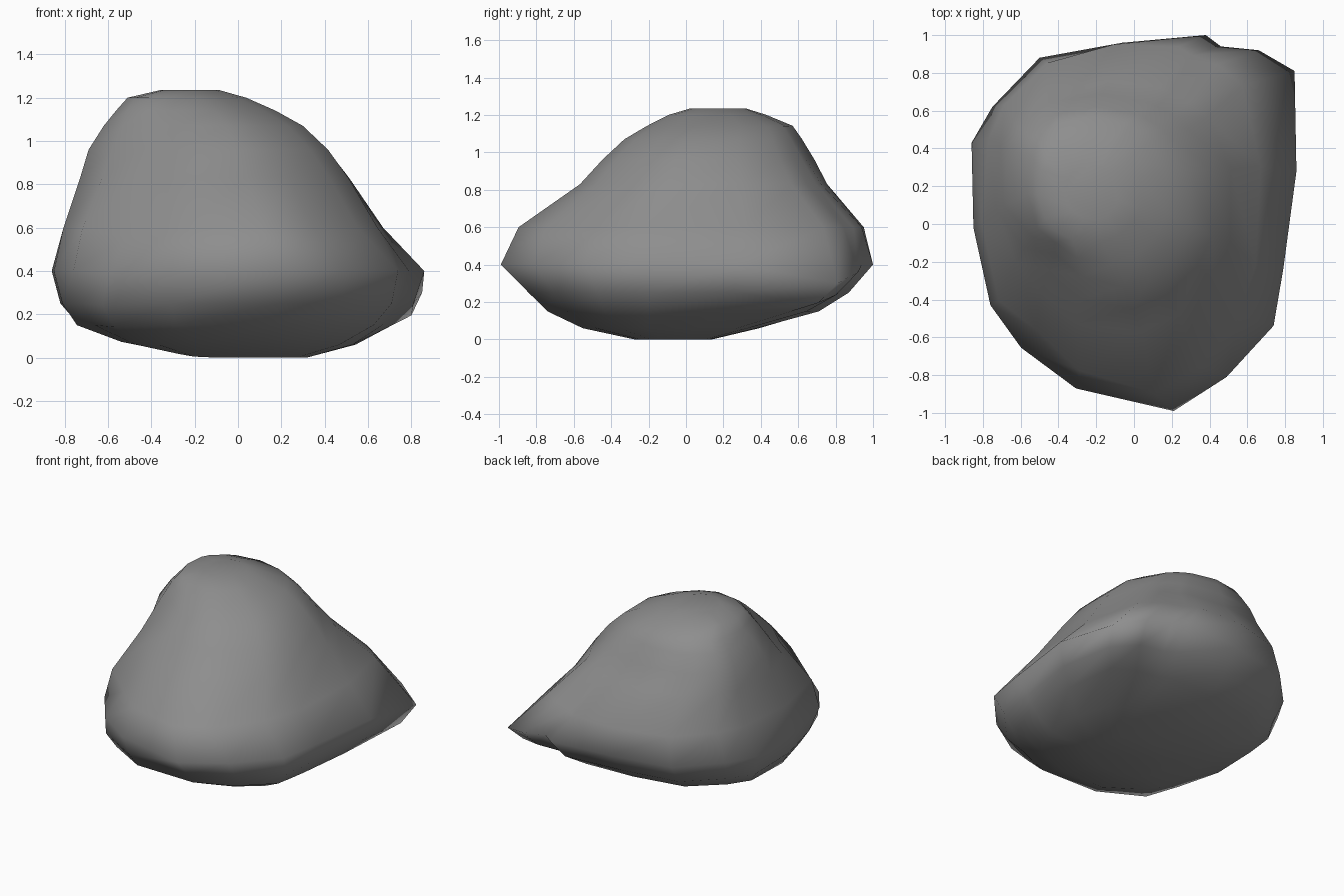
import bpy
import bmesh
import math
from mathutils import Vector

default_cube = bpy.data.objects.get("Cube")
if default_cube:
    bpy.data.objects.remove(default_cube, do_unlink=True)


def make_material(name, shade):
    material = bpy.data.materials.new(name)
    material.use_nodes = True
    colour = (shade, shade, shade, 1)
    material.diffuse_color = colour
    material.node_tree.nodes["Principled BSDF"].inputs["Base Color"].default_value = colour
    return material


# Widest outline of the boulder, going round from its left side
outline = [Vector(point) for point in (
    (.86, .28), (.85, .81), (.66, .92), (.46, .94), (.38, 1), (-.06, .96),
    (-.5, .88), (-.75, .62), (-.86, .43), (-.85, -.02), (-.76, -.43),
    (-.61, -.67), (-.3, -.84), (.21, -.99), (.49, -.81), (.71, -.51), (.79, -.24))]

# Each layer: height, right and left limits, front and back limits, roundness
layers = (
    (0, -.31, .33, -.28, .14, 1),
    (.06, -.54, .56, -.56, .4, .6),
    (.15, -.75, .72, -.75, .72, .2),
    (.25, -.82, .81, -.85, .87, 0),
    (.4, -.86, .86, -1, 1, 0),
    (.6, -.81, .69, -.91, .97, .5),
    (.83, -.73, .54, -.58, .76, .85),
    (.96, -.69, .44, -.46, .68, 1),
    (1.07, -.62, .32, -.34, .61, 1),
    (1.14, -.56, .19, -.22, .56, 1),
    (1.2, -.51, .05, -.1, .42, 1),
    (1.235, -.36, -.08, .02, .32, 1))

# Local hollows and swellings: centre, reach, push
dents = (
    (Vector((-.48, -.28, .97)), .3, Vector((.06, .07, 0))),
    (Vector((-.5, -.68, .62)), .3, Vector((.07, .08, -.05))),
    (Vector((-.54, -.6, .17)), .25, Vector((-.05, -.05, -.01))),
    (Vector((-.25, -.7, .2)), .32, Vector((-.02, -.09, 0))),
    (Vector((.65, -.55, .2)), .35, Vector((.05, -.05, 0))),
    (Vector((-.54, .55, .95)), .45, Vector((-.05, .045, .01))),
    (Vector((.85, .81, .4)), .3, Vector((0, 0, -.1))),
    (Vector((-.35, 0, 0)), .3, Vector((0, 0, .03))))


def layer_point(corner, layer):
    height, right, left, front, back, roundness = layer
    # Blend the angular outline towards an oval, then fit it to the layer limits
    flat = corner.lerp(corner.normalized(), roundness)
    wide = .86 + .14 * roundness
    point = Vector((
        (left + right) / 2 + flat.x / wide * (left - right) / 2,
        (front + back) / 2 + flat.y * (back - front) / 2,
        height))
    for centre, reach, push in dents:
        nearness = max(0, 1 - (point - centre).length / reach)
        point += push * math.sin(nearness * math.pi / 2)
    return point


# Boulder: stacked rings joined into one closed skin
bm = bmesh.new()
rings = [[bm.verts.new(layer_point(corner, layer)) for corner in outline]
         for layer in layers]
for lower, upper in zip(rings, rings[1:]):
    for i in range(len(outline)):
        j = (i + 1) % len(outline)
        bm.faces.new((lower[i], lower[j], upper[j], upper[i]))
bm.faces.new(list(reversed(rings[0])))
bm.faces.new(rings[-1])
bmesh.ops.recalc_face_normals(bm, faces=bm.faces)

mesh = bpy.data.meshes.new("boulder")
bm.to_mesh(mesh)
bm.free()
mesh.materials.append(make_material("stone grey", .27))
mesh.shade_smooth()
boulder = bpy.data.objects.new("boulder", mesh)
bpy.context.collection.objects.link(boulder)
